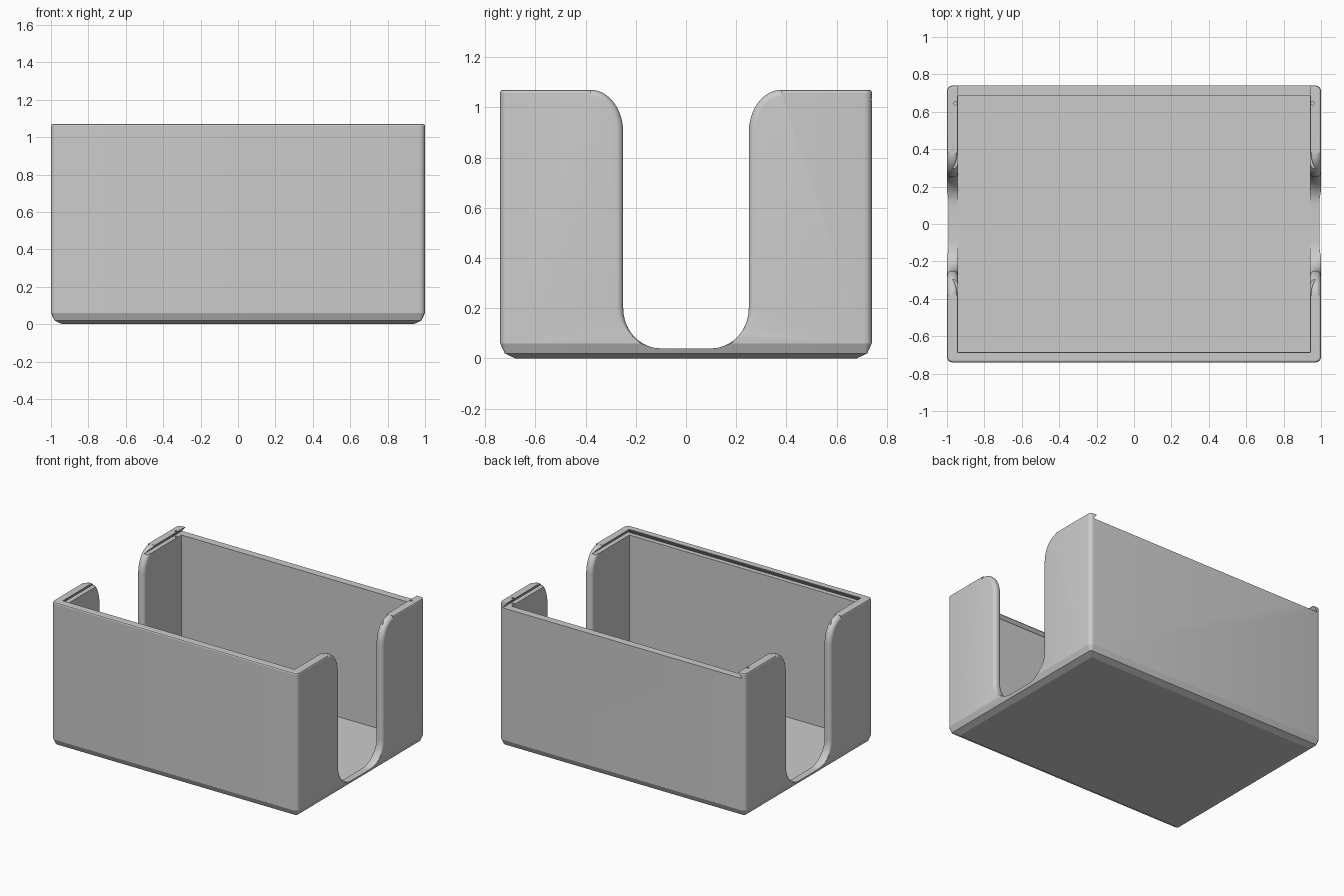
import bpy, bmesh
from math import cos, sin, pi, radians

if "Cube" in bpy.data.objects:
    bpy.data.objects.remove(bpy.data.objects["Cube"], do_unlink=True)

grey = bpy.data.materials.new("plain grey")
grey.use_nodes = True
grey.diffuse_color = (0.6, 0.6, 0.6, 1)
grey.node_tree.nodes["Principled BSDF"].inputs["Base Color"].default_value = (0.6, 0.6, 0.6, 1)

HX, HY, TOP = 1.0, 0.74, 1.07      # outer half sizes and height
IX, IY, FLOOR = 0.94, 0.685, 0.035  # cavity half sizes and floor level
LEDGE = 1.03                       # lid groove floor


def loft(name, rings):
    """Closed solid skinned through rings of equal point count."""
    bm = bmesh.new()
    loops = [[bm.verts.new(p) for p in ring] for ring in rings]
    n = len(loops[0])
    for a, b in zip(loops, loops[1:]):
        for i in range(n):
            j = (i + 1) % n
            bm.faces.new((a[i], a[j], b[j], b[i]))
    caps = [bm.faces.new(loops[0]), bm.faces.new(loops[-1])]
    bmesh.ops.triangulate(bm, faces=caps)
    bmesh.ops.recalc_face_normals(bm, faces=bm.faces)
    mesh = bpy.data.meshes.new(name)
    bm.to_mesh(mesh)
    bm.free()
    mesh.materials.append(grey)
    obj = bpy.data.objects.new(name, mesh)
    bpy.context.collection.objects.link(obj)
    return obj


def rounded_rect(z, inset):
    """Horizontal outline of the box with small rounded corners."""
    r = max(0.03 - inset, 0.006)
    pts = []
    for k, (sx, sy) in enumerate(((1, 1), (-1, 1), (-1, -1), (1, -1))):
        for i in range(6):
            a = pi / 2 * (k + i / 5)
            pts.append((sx * (HX - inset - r) + r * cos(a),
                        sy * (HY - inset - r) + r * sin(a), z))
    return pts


def rect(x, y0, y1, z):
    return [(-x, y0, z), (x, y0, z), (x, y1, z), (-x, y1, z)]


def slot_outline(x, grow):
    """U-shaped opening, widened by grow towards the wall material."""
    half = []
    steps = 12
    for i in range(steps + 1):
        a = pi / 2 * (1 - i / steps)
        half.append((0.38 - 0.13 * cos(a), 0.9 + 0.17 * sin(a), a))
    for i in range(steps + 1):
        a = pi / 2 * i / steps
        half.append((0.10 + 0.15 * cos(a), 0.20 - 0.16 * sin(a), a))
    side = [(0.38, 1.2)]
    for y, z, a in half:
        g = grow * min(1, (z - 0.04) / 0.16)
        side.append((y + g * cos(a), z - g * sin(a)))
    return [(x, y, z) for y, z in side] + [(x, -y, z) for y, z in reversed(side)]


# Outer shell with softened bottom and top edges
box = loft("box", [rounded_rect(z, i) for z, i in
                   ((0, 0.06), (0.02, 0.018), (0.06, 0), (TOP - 0.01, 0),
                    (TOP - 0.003, 0.003), (TOP, 0.01))])

# Cavity, and undercut lid groove that is open at the back
cutters = [
    loft("cavity_cutter", [rect(IX, -IY, IY, FLOOR), rect(IX, -IY, IY, 1.2)]),
    loft("lid_groove_cutter", [rect(0.973, -0.718, 0.9, LEDGE),
                               rect(0.943, -0.688, 0.9, TOP - 0.004),
                               rect(0.943, -0.688, 0.9, 1.2)]),
]

# Side slots with rounded rims, and lid detent holes
RIM, SEG = 0.027, 6
for s, label in ((1, "left"), (-1, "right")):
    rings = [slot_outline(s * 0.9, RIM)]
    for i in range(SEG + 1):
        t = pi / 2 * i / SEG
        rings.append(slot_outline(s * (IX + RIM * (1 - cos(t))), RIM * (1 - sin(t))))
    for i in range(SEG, -1, -1):
        t = pi / 2 * i / SEG
        rings.append(slot_outline(s * (HX - RIM * (1 - cos(t))), RIM * (1 - sin(t))))
    rings.append(slot_outline(s * 1.05, RIM))
    cutters.append(loft(label + "_slot_cutter", rings))
    cutters.append(loft(label + "_detent_cutter", [
        [(s * 0.956 + 0.009 * cos(k * pi / 6), 0.645 + 0.009 * sin(k * pi / 6), z)
         for k in range(12)] for z in (LEDGE - 0.01, 1.2)]))

bpy.context.view_layer.objects.active = box
for cutter in cutters:
    mod = box.modifiers.new(cutter.name, "BOOLEAN")
    mod.operation, mod.solver, mod.object = "DIFFERENCE", "EXACT", cutter
    bpy.ops.object.modifier_apply(modifier=mod.name)
    bpy.data.objects.remove(cutter, do_unlink=True)

for obj in bpy.context.selected_objects:
    obj.select_set(False)
box.select_set(True)
bpy.ops.object.shade_smooth_by_angle(angle=radians(20))
